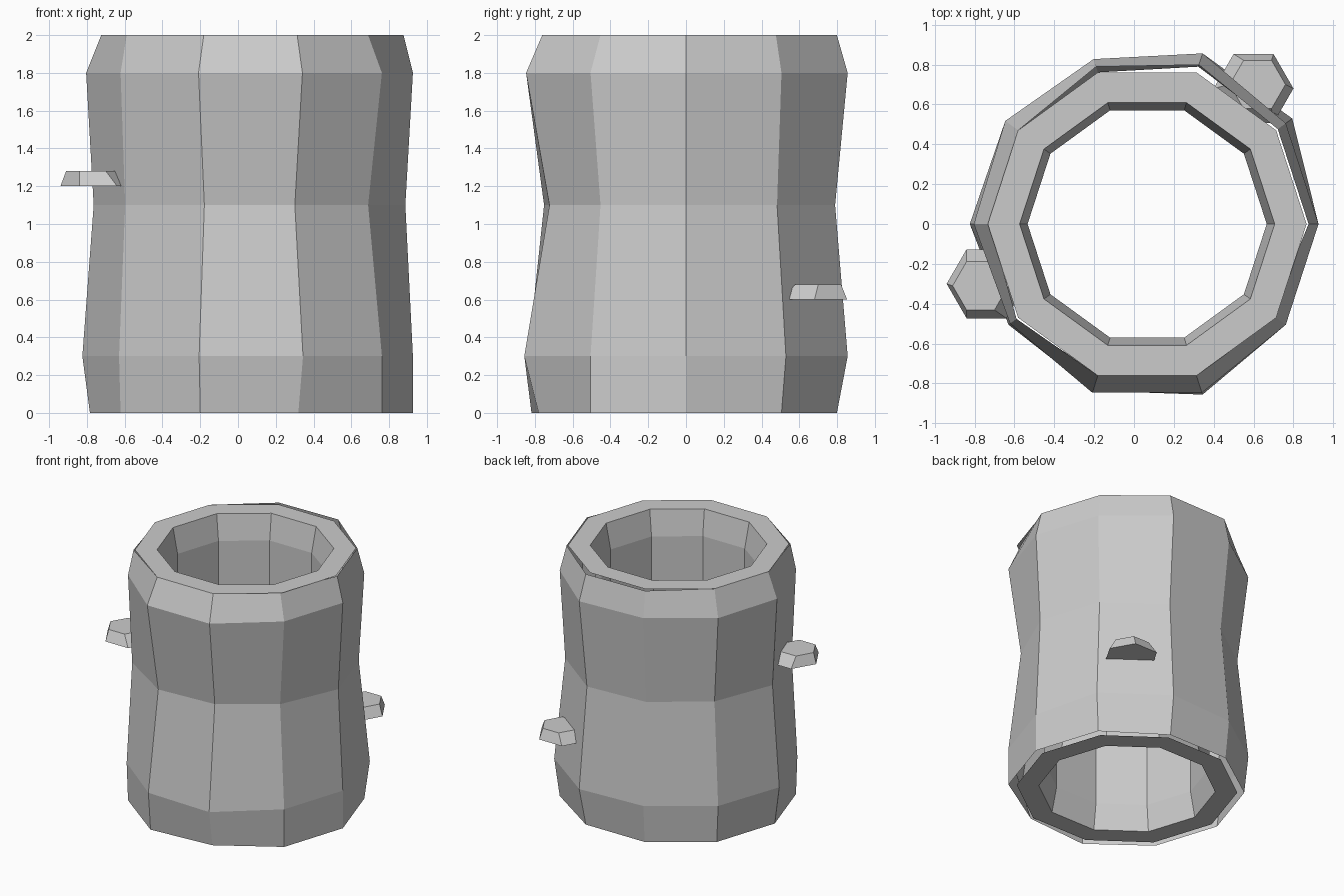
import bpy
from math import cos, sin, tau

default_cube = bpy.data.objects.get("Cube")
if default_cube:
    bpy.data.objects.remove(default_cube, do_unlink=True)

SIDES = 10
CENTRE_X = 0.066

# One plain grey for every part
grey = bpy.data.materials.new("plain_grey")
grey.use_nodes = True
colour = (0.6, 0.6, 0.6, 1.0)
grey.diffuse_color = colour
grey.node_tree.nodes["Principled BSDF"].inputs["Base Color"].default_value = colour


def ring(radii, z, centre=(CENTRE_X, 0.0)):
    """Points of a regular polygon whose corners may vary in radius."""
    count = len(radii)
    return [(centre[0] + r * cos(tau * k / count),
             centre[1] + r * sin(tau * k / count), z)
            for k, r in enumerate(radii)]


def loft(name, rings, closed_loop=False, capped=False):
    """Join a list of equal rings with quads and make an object of them."""
    count = len(rings[0])
    verts = [point for loop in rings for point in loop]
    faces = []
    spans = len(rings) if closed_loop else len(rings) - 1
    for level in range(spans):
        low = level * count
        high = ((level + 1) % len(rings)) * count
        for k in range(count):
            after = (k + 1) % count
            faces.append((low + k, low + after, high + after, high + k))
    if capped:
        faces.append(tuple(reversed(range(count))))
        faces.append(tuple(range(len(verts) - count, len(verts))))
    mesh = bpy.data.meshes.new(name)
    mesh.from_pydata(verts, [], faces)
    mesh.materials.append(grey)
    mesh.update()
    obj = bpy.data.objects.new(name, mesh)
    bpy.context.collection.objects.link(obj)
    return obj


# Bark: an uneven open shell, wider near both ends and waisted in the middle
bark_profile = {
    0.0: (.86, .86, .84, .84, .85, .85, .85, .86, .82, .86),
    0.3: (.86, .90, .90, .87, .88, .89, .86, .88, .90, .86),
    1.1: (.82, .82, .83, .80, .80, .83, .82, .79, .76, .77),
    1.8: (.86, .86, .90, .87, .88, .87, .85, .89, .89, .86),
    2.0: (.81, .81, .84, .83, .80, .79, .81, .80, .80, .77),
}
loft("bark", [ring(radii, z) for z, radii in bark_profile.items()])

# Hollow core: bottom rim, inner wall with flared mouths, top rim
core_profile = [(.80, 0.0), (.64, 0.0), (.60, 0.2), (.60, 1.8), (.64, 2.0), (.80, 2.0)]
core = loft("hollow_core", [ring([r] * SIDES, z) for r, z in core_profile])
core.data.flip_normals()
core.data.update()


# Shelf fungi: six-sided plates with a smaller top leaning outward
def shelf(name, x, y, z, lean):
    base = ring([0.2] * 6, z, (x, y))
    top = ring([0.14] * 6, z + 0.08, (x + lean[0], y + lean[1]))
    return loft(name, [base, top], capped=True)


shelf("upper_shelf", -0.74, -0.30, 1.2, (-0.03, -0.01))
shelf("lower_shelf", 0.60, 0.68, 0.6, (0.02, 0.02))
